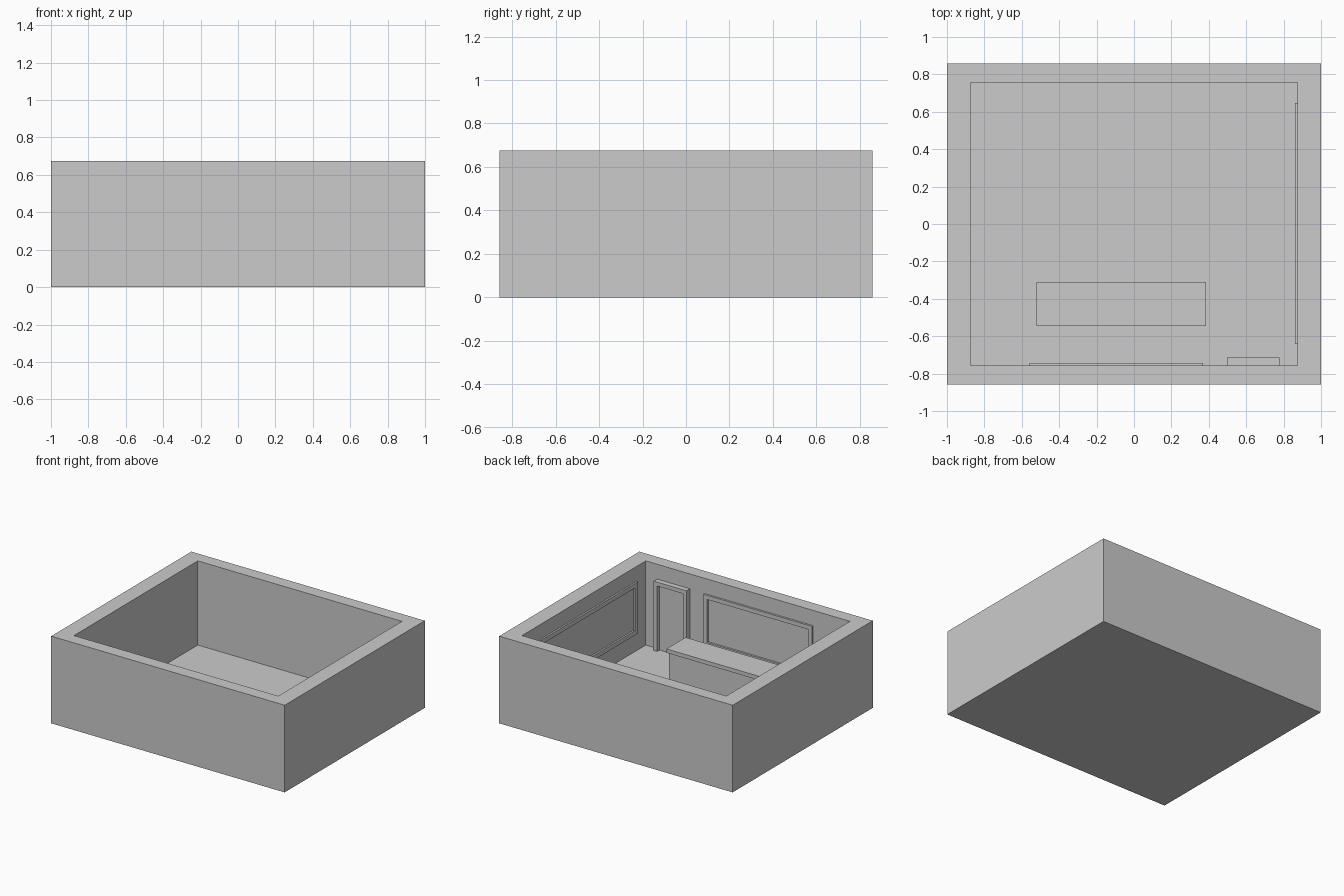
import bpy, bmesh
from mathutils import Vector

if "Cube" in bpy.data.objects:
    bpy.data.objects.remove(bpy.data.objects["Cube"])


def make_object(name, bm):
    bmesh.ops.recalc_face_normals(bm, faces=bm.faces[:])
    mesh = bpy.data.meshes.new(name)
    bm.to_mesh(mesh)
    bm.free()
    obj = bpy.data.objects.new(name, mesh)
    bpy.context.collection.objects.link(obj)
    return obj


def add_box(bm, lo, hi):
    lo, hi = Vector(lo), Vector(hi)
    verts = bmesh.ops.create_cube(bm, size=1)["verts"]
    bmesh.ops.scale(bm, vec=hi - lo, verts=verts)
    bmesh.ops.translate(bm, vec=(lo + hi) / 2, verts=verts)


def boxes(name, *pairs):
    bm = bmesh.new()
    for lo, hi in pairs:
        add_box(bm, lo, hi)
    return make_object(name, bm)


def wall_frame(name, axis, span, height, depth, w, sill=True):
    """Rectangular frame lying on a wall; axis 0 runs along x, axis 1 along y."""
    a, b = span
    z0, z1 = height
    rects = [(a, a + w, z0, z1), (b - w, b, z0, z1), (a + w, b - w, z1 - w, z1)]
    if sill:
        rects.append((a + w, b - w, z0, z0 + w))
    pairs = []
    for u0, u1, v0, v1 in rects:
        if axis == 0:
            pairs.append(((u0, depth[0], v0), (u1, depth[1], v1)))
        else:
            pairs.append(((depth[0], u0, v0), (depth[1], u1, v1)))
    return boxes(name, *pairs)


HX, HY, H = 1.0, 0.857, 0.675     # outer half sizes and height
IX, IY, FLOOR = 0.875, 0.757, 0.023  # inner half sizes and floor level

# Room shell: solid block with its top inset and pushed down to the floor
bm = bmesh.new()
add_box(bm, (-HX, -HY, 0), (HX, HY, H))
bm.normal_update()
top = max(bm.faces, key=lambda f: f.calc_center_median().z)
bmesh.ops.inset_individual(bm, faces=[top], thickness=0.1)
for v in top.verts:
    v.co.x = IX if v.co.x > 0 else -IX
    v.co.y = IY if v.co.y > 0 else -IY
ext = bmesh.ops.extrude_discrete_faces(bm, faces=[top])
bmesh.ops.translate(bm, vec=(0, 0, FLOOR - H), verts=ext["faces"][0].verts[:])
make_object("room_shell", bm)

# Doorway on the front wall
wall_frame("door_frame", 0, (0.497, 0.777), (FLOOR, 0.56), (-IY, -0.715), 0.03, sill=False)
boxes("door_panel", ((0.527, -IY, FLOOR), (0.747, -0.745, 0.53)))

# Wide window frame on the front wall
wall_frame("front_window_frame", 0, (-0.56, 0.37), (0.16, 0.557), (-IY, -0.742), 0.032)

# Long window frame on the right wall
wall_frame("side_window_frame", 1, (-0.642, 0.648), (0.16, 0.56), (0.862, IX), 0.035)

# Counter: overhanging top on a solid base
boxes("counter_top", ((-0.52, -0.545, 0.265), (0.385, -0.31, 0.295)))
boxes("counter_base", ((-0.508, -0.533, FLOOR), (0.373, -0.322, 0.265)))
